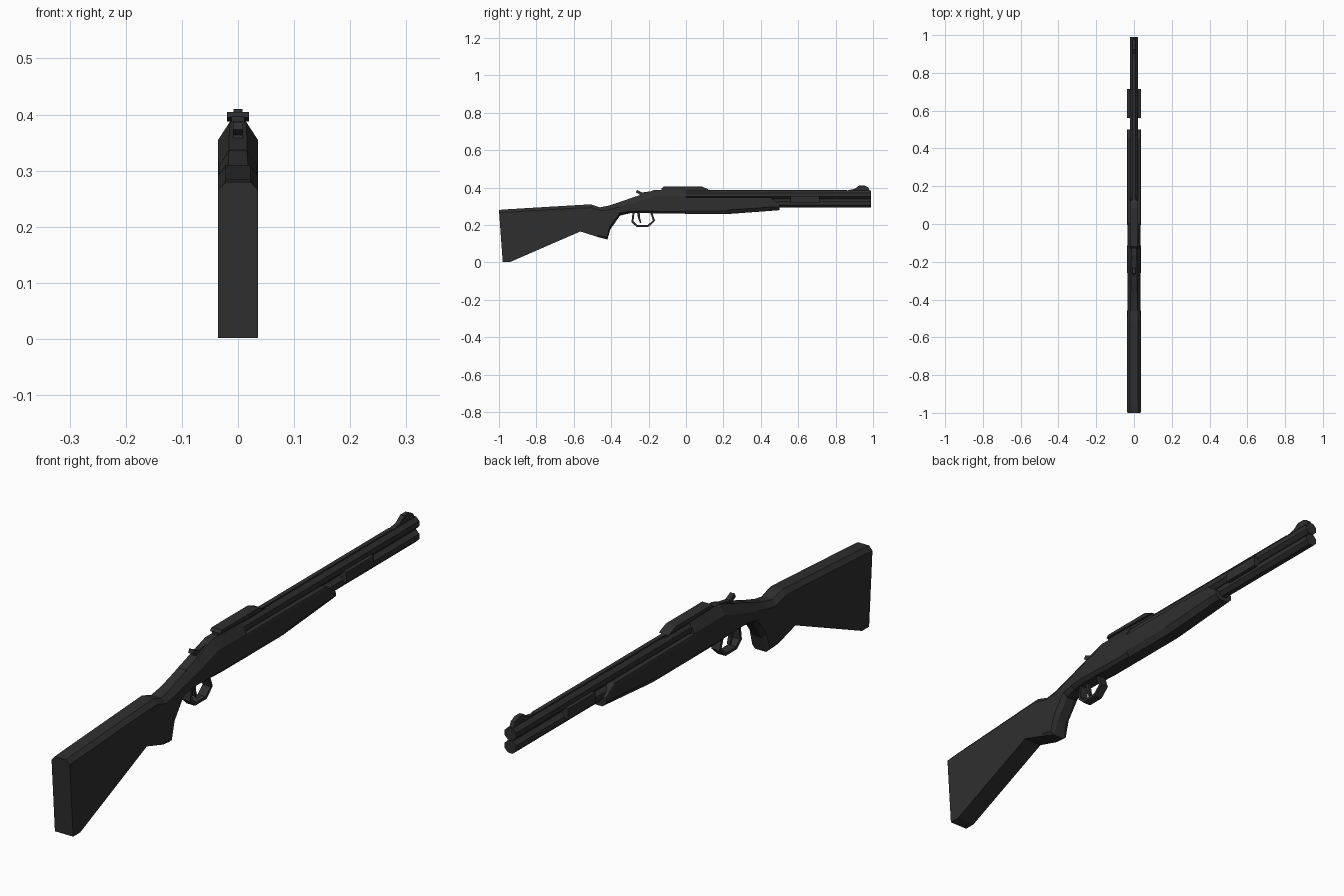
import bpy, bmesh, math
from mathutils import Matrix, Vector

if "Cube" in bpy.data.objects:
    bpy.data.objects.remove(bpy.data.objects["Cube"])

metal = bpy.data.materials.new("charcoal")
metal.diffuse_color = (0.028, 0.028, 0.028, 1)
metal.use_nodes = True
metal.node_tree.nodes["Principled BSDF"].inputs["Base Color"].default_value = metal.diffuse_color


def finish(bm, name):
    bmesh.ops.recalc_face_normals(bm, faces=bm.faces[:])
    me = bpy.data.meshes.new(name)
    bm.to_mesh(me)
    bm.free()
    me.materials.append(metal)
    ob = bpy.data.objects.new(name, me)
    bpy.context.collection.objects.link(ob)
    return ob


def loft(name, sections):
    """Chamfered rings along y: (y top, z top, y bottom, z bottom,
    half width, top half width, top chamfer, bottom half width, bottom chamfer)"""
    bm = bmesh.new()
    rings = []
    for yt, zt, yb, zb, w, wt, ct, wb, cb in sections:
        def at(x, z):
            return bm.verts.new((x, yb + (yt - yb) * (z - zb) / (zt - zb), z))
        side = [(wb, zb), (w, zb + cb), (w, zt - ct), (wt, zt)]
        rings.append([at(x, z) for x, z in side] + [at(-x, z) for x, z in reversed(side)])
    for a, b in zip(rings, rings[1:]):
        for i in range(8):
            j = (i + 1) % 8
            bm.faces.new((a[i], a[j], b[j], b[i]))
    bm.faces.new(rings[0])
    bm.faces.new(rings[-1])
    return finish(bm, name)


def slab(name, profile, w):
    """Side profile (y, z) extruded across x"""
    bm = bmesh.new()
    f = bm.faces.new([bm.verts.new((-w, y, z)) for y, z in profile])
    ext = bmesh.ops.extrude_face_region(bm, geom=[f])
    vs = [v for v in ext["geom"] if isinstance(v, bmesh.types.BMVert)]
    bmesh.ops.translate(bm, verts=vs, vec=(2 * w, 0, 0))
    return finish(bm, name)


def box(name, y0, y1, z0, z1, w):
    return slab(name, [(y0, z0), (y1, z0), (y1, z1), (y0, z1)], w)


def tube(name, y0, y1, z, r):
    bm = bmesh.new()
    m = (Matrix.Translation((0, (y0 + y1) / 2, z)) @ Matrix.Rotation(math.pi / 2, 4, 'X')
         @ Matrix.Rotation(math.pi / 8, 4, 'Z'))
    bmesh.ops.create_cone(bm, cap_ends=True, segments=8, radius1=r, radius2=r,
                          depth=y1 - y0, matrix=m)
    return finish(bm, name)


W = 0.036
# Shoulder stock with pistol grip
loft("stock", [
    (-1.0, .28, -.98, .002, W, .022, .015, W, .001),
    (-.95, .284, -.94, .002, W, .022, .015, W, .001),
    (-.565, .307, -.565, .165, W, .022, .016, W, .002),
    (-.51, .31, -.47, .135, W, .022, .018, .034, .01),
    (-.46, .294, -.42, .122, .035, .02, .018, .022, .012),
    (-.41, .304, -.405, .175, .034, .018, .022, .018, .02),
    (-.355, .322, -.353, .25, .034, .017, .025, .018, .015),
    (-.31, .338, -.31, .26, .034, .016, .03, .02, .012),
])
# Receiver body
loft("receiver", [
    (-.315, .337, -.315, .262, .034, .016, .03, .02, .012),
    (-.25, .358, -.25, .264, .036, .016, .032, .022, .012),
    (-.166, .388, -.166, .262, .036, .014, .034, .024, .012),
    (-.13, .388, -.13, .26, .036, .014, .034, .024, .012),
    (.0, .385, .0, .26, .034, .014, .034, .024, .012),
])
# Fore-end
loft("fore_end", [
    (-.005, .348, -.005, .258, W, .034, .008, .022, .022),
    (.22, .348, .22, .258, W, .034, .008, .022, .022),
    (.45, .346, .45, .275, W, .034, .008, .02, .02),
    (.5, .312, .5, .279, W, .034, .006, .02, .016),
])
# Two stacked barrels and the rib between and above them
tube("upper_barrel", -.1, .99, .362, .024)
tube("lower_barrel", .1, .99, .316, .024)
box("top_rib", .0, .86, .378, .388, .008)
box("barrel_band", .56, .715, .318, .356, W)
# Sight rail
slab("rail_base", [(-.13, .378), (.15, .378), (.09, .397), (-.13, .397)], .012)
slab("rail_plate", [(-.13, .395), (.125, .388), (.085, .405), (-.12, .405)], .02)
# Front and rear sights
slab("front_sight", [(.84, .38), (.985, .38), (.975, .4), (.955, .41), (.925, .41), (.9, .392)], .008)
slab("hammer", [(-.25, .345), (-.2, .345), (-.19, .38), (-.235, .373), (-.262, .387), (-.268, .373), (-.248, .364)], .009)

# Trigger guard: hexagonal loop with a flat strip section
outer = [(-.285, .27), (-.292, .215), (-.265, .19), (-.2, .19), (-.165, .222), (-.182, .27)]
c = Vector((-.23, .232))
inner = [(-.275, .27), (-.281, .219), (-.26, .2), (-.204, .2), (-.177, .224), (-.193, .27)]
slab("trigger_guard", outer + inner[::-1], .016)
# Trigger
slab("trigger", [(-.262, .268), (-.248, .268), (-.245, .235), (-.238, .212), (-.246, .21), (-.256, .235)], .006)
